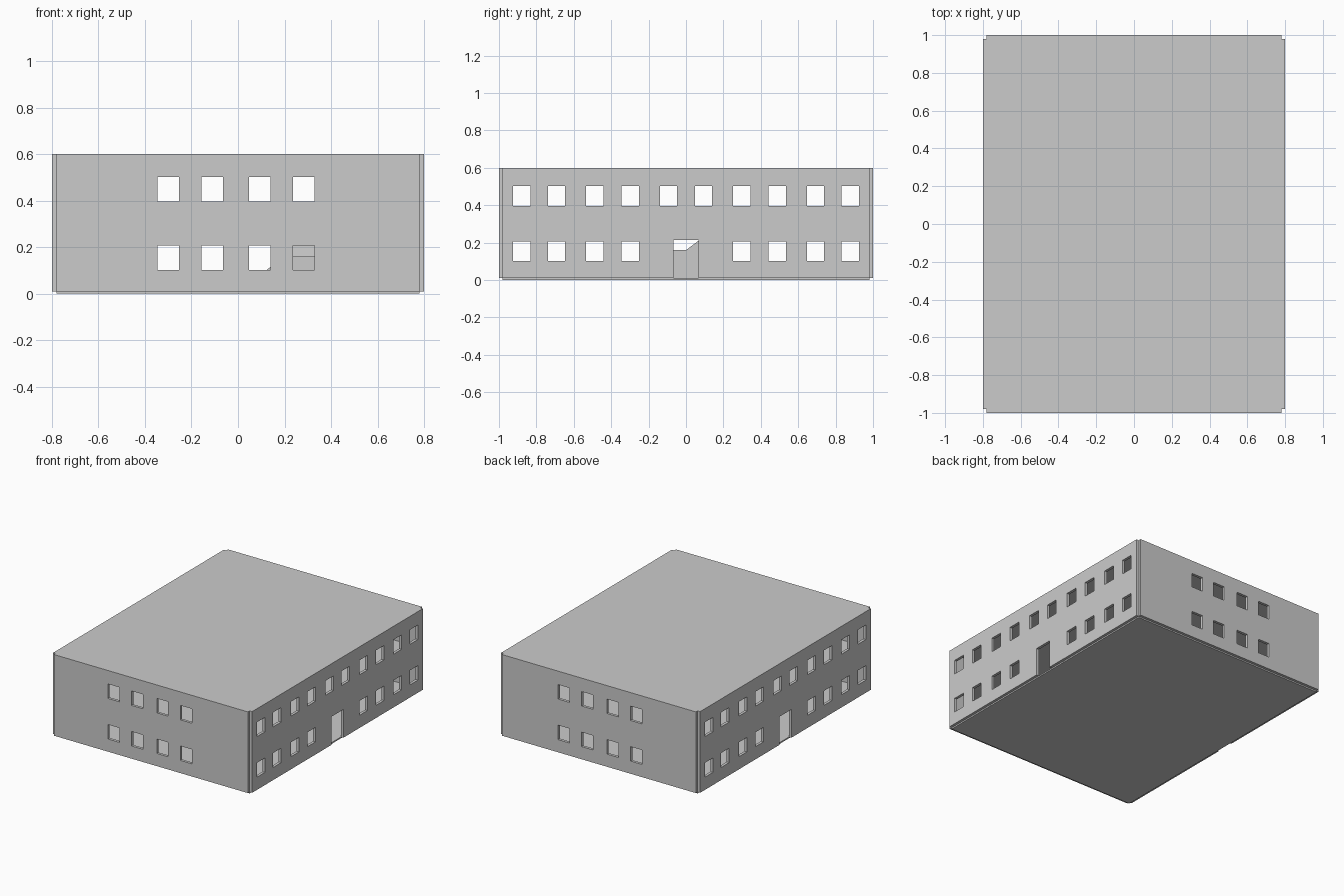
import bpy, bmesh

if "Cube" in bpy.data.objects:
    bpy.data.objects.remove(bpy.data.objects["Cube"])

W, L, H, T, S = 0.80, 1.00, 0.60, 0.02, 0.01   # half width, half length, height, wall, slab


def make(name, boxes=(), prisms=()):
    """One object from (x0,x1,y0,y1,z0,z1) boxes and (profile points, extrude vector) prisms."""
    bm = bmesh.new()
    shapes = [([(x0, y0, z0), (x1, y0, z0), (x1, y1, z0), (x0, y1, z0)], (0, 0, z1 - z0))
              for x0, x1, y0, y1, z0, z1 in boxes] + list(prisms)
    for pts, vec in shapes:
        face = bm.faces.new([bm.verts.new(p) for p in pts])
        ext = bmesh.ops.extrude_face_region(bm, geom=[face])["geom"]
        bmesh.ops.translate(bm, vec=vec, verts=[v for v in ext if isinstance(v, bmesh.types.BMVert)])
    bmesh.ops.recalc_face_normals(bm, faces=bm.faces)
    me = bpy.data.meshes.new(name)
    bm.to_mesh(me)
    bm.free()
    ob = bpy.data.objects.new(name, me)
    bpy.context.collection.objects.link(ob)
    return ob


def cut(ob, cutter):
    cutter.hide_render = True
    mod = ob.modifiers.new("openings", "BOOLEAN")
    mod.operation, mod.solver, mod.object = "DIFFERENCE", "EXACT", cutter
    bpy.context.view_layer.objects.active = ob
    bpy.ops.object.modifier_apply(modifier=mod.name)


# Window and door openings
end_x = [-0.30, -0.11, 0.093, 0.283]
side_y = [0.093, 0.298, 0.488, 0.692, 0.878]
side_y = [-y for y in reversed(side_y)] + side_y
rows = [(0.102, 0.207), (0.397, 0.502)]
hw = 0.046

end_cutter = make("end_window_cutter", [(x - hw, x + hw, -1.2, 1.2, a, b)
                                        for a, b in rows for x in end_x])
side_boxes = [(-1, 1, y - hw, y + hw, a, b) for a, b in rows for y in side_y
              if a > 0.3 or abs(y) > 0.2]
side_boxes.append((-1, 1, -0.067, 0.067, -0.05, 0.215))
side_cutter = make("side_window_cutter", side_boxes)

# Outer walls, leaving the small corner notches
for name, s in (("front_wall", -1), ("back_wall", 1)):
    y0, y1 = sorted((s * L, s * (L - T)))
    cut(make(name, [(-W + T, W - T, y0, y1, S, H)]), end_cutter)
for name, s in (("left_wall", -1), ("right_wall", 1)):
    x0, x1 = sorted((s * W, s * (W - T)))
    cut(make(name, [(x0, x1, -L + T, L - T, S, H)]), side_cutter)

# Floor slabs and roof
plan = (-W + T, W - T, -L + T, L - T)
make("ground_floor", [plan + (0, S)])
make("roof", [plan + (H - S, H)])
upper = make("upper_floor", [plan + (0.30, 0.31)])
stair_cutter = make("stairwell_cutter", [(0.2, 0.4, -0.2, 0.2, 0.2, 0.4)])
cut(upper, stair_cutter)

# Solid ramps turning at a landing
make("lower_ramp", prisms=[([(0, -0.2, S), (0.2, -0.2, S), (0.2, -0.2, 0.16)], (0, 0.2, 0))])
make("landing", [(0.2, 0.4, -0.2, 0, S, 0.16)])
make("upper_ramp", prisms=[([(0.2, 0, S), (0.2, 0.2, S), (0.2, 0.2, 0.31), (0.2, 0, 0.16)],
                            (0.2, 0, 0))])

for cutter in (end_cutter, side_cutter, stair_cutter):
    bpy.data.objects.remove(cutter)
